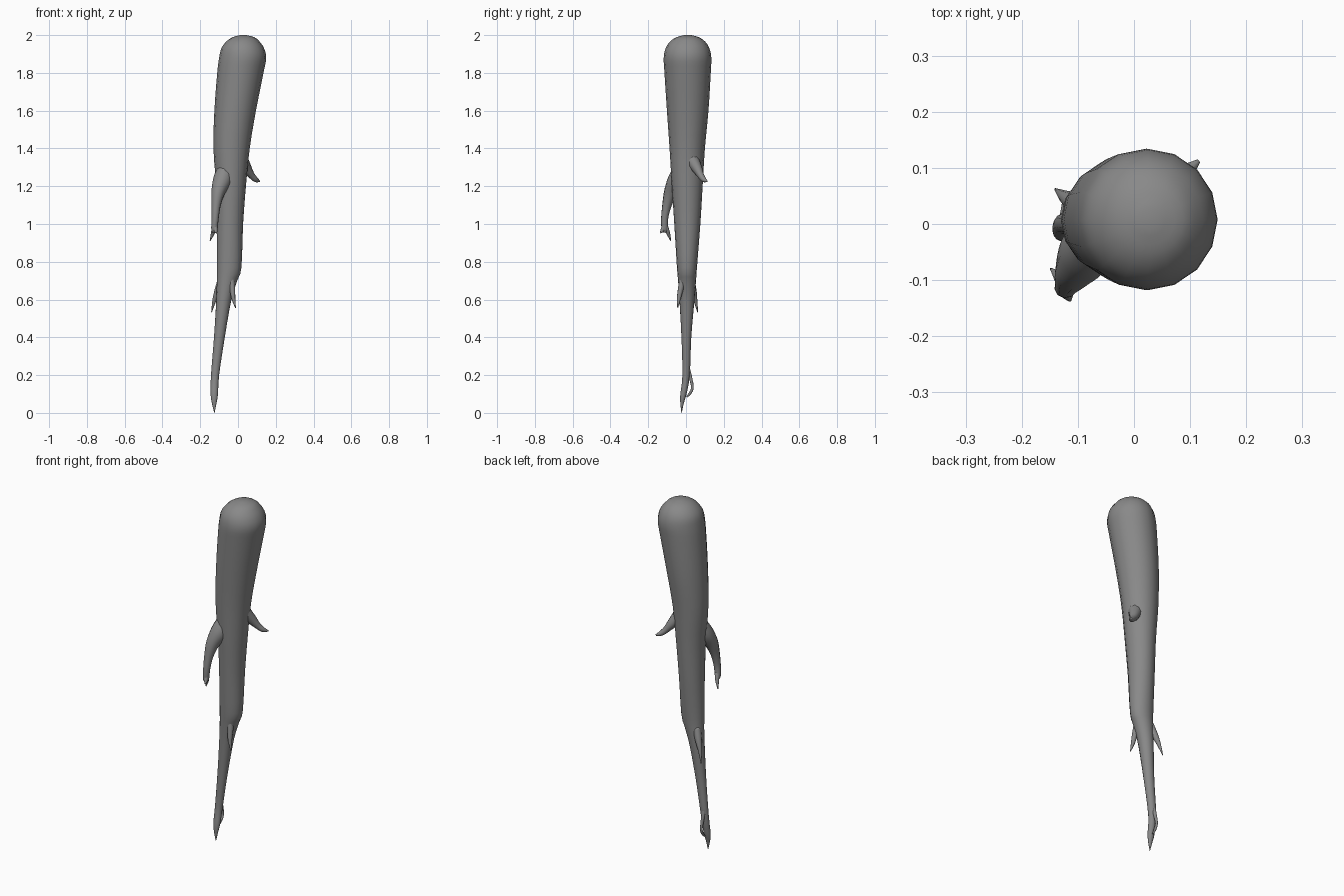
import bpy
import bmesh
from math import cos, sin, tau
from mathutils import Vector

cube = bpy.data.objects.get("Cube")
if cube:
    bpy.data.objects.remove(cube, do_unlink=True)

# Single flat colour
grey = bpy.data.materials.new("root grey")
grey.use_nodes = True
colour = (0.25, 0.25, 0.25, 1)
grey.diffuse_color = colour
grey.node_tree.nodes["Principled BSDF"].inputs["Base Color"].default_value = colour


def resample(rows, steps):
    """Pass a smooth curve through rows of position and radius values."""
    rows = [Vector(row) for row in rows]
    padded = [rows[0]] + rows + [rows[-1]]
    result = []
    for a, b, c, d in zip(padded, padded[1:], padded[2:], padded[3:]):
        for step in range(steps):
            t = step / steps
            result.append(b + (c - a) * (t / 2)
                          + (a * 2 - b * 5 + c * 4 - d) * (t * t / 2)
                          + (b * 3 - a - c * 3 + d) * (t * t * t / 2))
    return result + [rows[-1]]


def loft(name, rings):
    """Bridge rings of points into a closed, smooth skin."""
    bm = bmesh.new()
    loops = [[bm.verts.new(p) for p in ring] for ring in rings]
    for low, high in zip(loops, loops[1:]):
        for i in range(len(low)):
            j = (i + 1) % len(low)
            bm.faces.new((low[i], low[j], high[j], high[i]))
    bm.faces.new(loops[0])
    bm.faces.new(loops[-1])
    bmesh.ops.recalc_face_normals(bm, faces=bm.faces)
    for face in bm.faces:
        face.smooth = True
    mesh = bpy.data.meshes.new(name)
    bm.to_mesh(mesh)
    bm.free()
    mesh.materials.append(grey)
    obj = bpy.data.objects.new(name, mesh)
    bpy.context.collection.objects.link(obj)
    return obj


def trunk(name, rows, sides=16):
    """Level oval rings: height, left, right, front and back limits."""
    rings = []
    for z, x0, x1, y0, y1 in rows:
        centre = Vector(((x0 + x1) / 2, (y0 + y1) / 2, z))
        rings.append([centre + Vector((cos(tau * i / sides) * (x1 - x0) / 2,
                                       sin(tau * i / sides) * (y1 - y0) / 2, 0))
                      for i in range(sides)])
    return loft(name, rings)


def branch(name, rows, sides=10, steps=4):
    """Round tube along a path: x, y, z and radius."""
    path = [(Vector(row[:3]), max(row[3], 0.001))
            for row in resample(rows, steps)]
    rings = []
    for k, (point, radius) in enumerate(path):
        ahead = path[min(k + 1, len(path) - 1)][0]
        behind = path[max(k - 1, 0)][0]
        tangent = (ahead - behind).normalized()
        side = tangent.cross(Vector((1, -1, 0))).normalized()
        other = tangent.cross(side)
        rings.append([point + (side * cos(tau * i / sides)
                               + other * sin(tau * i / sides)) * radius
                      for i in range(sides)])
    return loft(name, rings)


# Tapering, slightly bent main root
body = [
    (0.00, -.126, -.124, -.024, -.022),
    (0.05, -.138, -.114, -.030, -.012),
    (0.10, -.145, -.106, -.030, .003),
    (0.20, -.143, -.100, -.019, .020),
    (0.40, -.127, -.070, -.024, .028),
    (0.60, -.115, -.035, -.035, .045),
    (0.70, -.112, -.004, -.042, .053),
    (0.77, -.112, .018, -.048, .058),
    (1.00, -.112, .027, -.062, .076),
    (1.20, -.116, .042, -.075, .088),
    (1.40, -.130, .062, -.087, .100),
    (1.60, -.125, .095, -.101, .119),
    (1.80, -.110, .135, -.114, .131),
    (1.88, -.100, .149, -.118, .134),
]
# Rounded crown
crown = [
    (1.93, -.088, .138, -.108, .124),
    (1.965, -.063, .115, -.085, .102),
    (1.988, -.030, .088, -.052, .070),
    (2.00, .010, .045, -.010, .028),
]
trunk("main_root", resample(body + crown, 3))

# Large forked side root
branch("side_root", [
    (-.060, -.015, 1.30, .045),
    (-.083, -.048, 1.23, .050),
    (-.105, -.080, 1.17, .037),
    (-.116, -.101, 1.10, .025),
    (-.121, -.113, 1.03, .019),
    (-.125, -.113, .975, .017),
    (-.127, -.112, .955, .010),
])
branch("side_root_inner_tip", [
    (-.124, -.110, .99, .014),
    (-.132, -.096, .955, .011),
    (-.148, -.080, .910, .002),
])
branch("side_root_outer_tip", [
    (-.122, -.114, .99, .014),
    (-.118, -.126, .965, .010),
    (-.114, -.136, .952, .003),
])

# Short hooked stub at the back left
branch("back_stub", [
    (.015, .030, 1.34, .040),
    (.045, .058, 1.295, .028),
    (.072, .078, 1.257, .018),
    (.094, .094, 1.235, .014),
    (.115, .112, 1.226, .004),
])

# Thin rootlets halfway down
branch("front_rootlet", [
    (-.042, -.008, .74, .024),
    (-.031, -.025, .67, .016),
    (-.025, -.037, .61, .011),
    (-.013, -.044, .555, .002),
])
branch("back_rootlet", [
    (-.085, .022, .71, .022),
    (-.106, .038, .65, .018),
    (-.124, .049, .60, .011),
    (-.140, .062, .533, .002),
])

# Curled rootlet near the foot
branch("foot_curl", [
    (-.122, .008, .24, .012),
    (-.122, .024, .185, .009),
    (-.122, .034, .135, .007),
    (-.122, .022, .105, .007),
    (-.122, .004, .085, .004),
])
